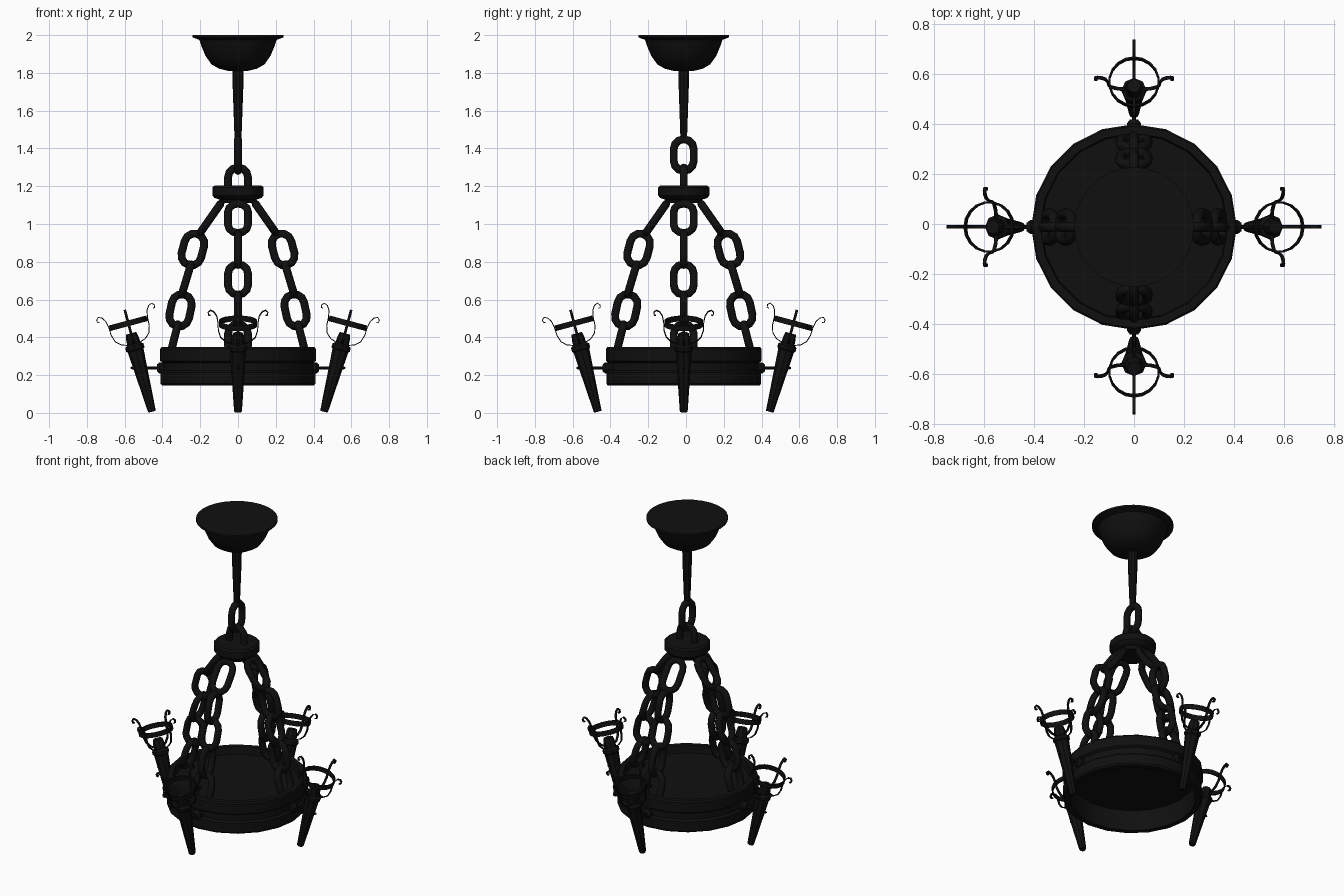
import bpy, bmesh
from math import sin, cos, pi, radians
from mathutils import Matrix, Vector

if "Cube" in bpy.data.objects:
    bpy.data.objects.remove(bpy.data.objects["Cube"])

iron = bpy.data.materials.new("black_iron")
iron.diffuse_color = (0.005, 0.005, 0.005, 1)
iron.use_nodes = True
iron.node_tree.nodes["Principled BSDF"].inputs["Base Color"].default_value = iron.diffuse_color
CENTRE = Matrix.Translation((0, -0.012, 0))


def finish(name, bm, matrix, angle=35):
    bmesh.ops.remove_doubles(bm, verts=bm.verts, dist=1e-5)
    bmesh.ops.recalc_face_normals(bm, faces=bm.faces)
    me = bpy.data.meshes.new(name)
    bm.to_mesh(me)
    bm.free()
    me.materials.append(iron)
    ob = bpy.data.objects.new(name, me)
    bpy.context.collection.objects.link(ob)
    ob.matrix_world = matrix
    bpy.ops.object.select_all(action='DESELECT')
    ob.select_set(True)
    bpy.context.view_layer.objects.active = ob
    if angle:
        bpy.ops.object.shade_smooth_by_angle(angle=radians(angle))
    return ob


def skin(bm, rings, closed):
    """Join rings of vertices with quads; cap the ends when open."""
    n = len(rings[0])
    pairs = list(zip(rings, rings[1:] + rings[:1])) if closed else list(zip(rings, rings[1:]))
    for a, b in pairs:
        for i in range(n):
            j = (i + 1) % n
            bm.faces.new((a[i], a[j], b[j], b[i]))
    if not closed:
        bm.faces.new(rings[0])
        bm.faces.new(rings[-1])


def lathe(name, profile, sides, matrix=CENTRE, closed=False, angle=35):
    bm = bmesh.new()
    rings = [[bm.verts.new((r * cos(2 * pi * i / sides), r * sin(2 * pi * i / sides), z))
              for i in range(sides)] for r, z in profile]
    skin(bm, rings, closed)
    return finish(name, bm, matrix, angle)


def sweep(name, path, section, matrix, closed):
    """Sweep a section (in-plane, across) along a path in the local xz plane."""
    bm = bmesh.new()
    pts = [Vector((x, 0, z)) for x, z in path]
    n, rings = len(pts), []
    for i, p in enumerate(pts):
        a = pts[i - 1] if closed or i else p
        b = pts[(i + 1) % n] if closed or i < n - 1 else p
        t = (b - a).normalized()
        normal = Vector((t.z, 0, -t.x))
        rings.append([bm.verts.new(p + normal * u + Vector((0, v, 0))) for u, v in section])
    skin(bm, rings, closed)
    return finish(name, bm, matrix, 60)


def chain_link(name, top, bottom, in_plane, matrix):
    """Oval link between two (radius, z) points; face lies in or across the radial plane."""
    tube, half_w = 0.021, 0.053
    a, b = Vector((top[0], 0, top[1])), Vector((bottom[0], 0, bottom[1]))
    straight = (a - b).length / 2 - tube - half_w
    path = []
    for side in (1, -1):
        for i in range(7):
            ang = pi * i / 6 + (0 if side == 1 else pi)
            path.append((half_w * cos(ang), side * straight + half_w * sin(ang)))
    section = [(tube * cos(pi * i / 4), tube * sin(pi * i / 4)) for i in range(8)]
    rot = Vector((0, 0, 1)).rotation_difference(a - b).to_matrix().to_4x4()
    twist = Matrix.Rotation(0 if in_plane else pi / 2, 4, 'Z')
    sweep(name, path, section, matrix @ Matrix.Translation((a + b) / 2) @ rot @ twist, True)


# Ceiling canopy and tapered stem
lathe("ceiling_canopy", [(0.24, 2.0), (0.24, 1.988), (0.205, 1.975), (0.193, 1.94), (0.172, 1.89),
                         (0.14, 1.845), (0.1, 1.822), (0.05, 1.81)], 28)
lathe("stem", [(0.03, 1.83), (0.028, 1.72), (0.018, 1.44)], 10)

# Top links and the hub that carries the chains
chain_link("upper_link", (0, 1.47), (0, 1.26), False, CENTRE)
chain_link("hub_link", (0, 1.32), (0, 1.11), True, CENTRE)
lathe("chain_hub", [(0.125, 1.203), (0.136, 1.193), (0.136, 1.152), (0.125, 1.138),
                    (0.1, 1.13), (0.09, 1.11)], 16)

# Drum: grooved outer wall, raised lip, recessed plate, hollow underside
lathe("drum", [(0.0, 0.30), (0.37, 0.30), (0.375, 0.348), (0.405, 0.348), (0.412, 0.338),
               (0.412, 0.275), (0.398, 0.265), (0.398, 0.225), (0.41, 0.215), (0.41, 0.155),
               (0.402, 0.145), (0.37, 0.145), (0.365, 0.275), (0.0, 0.275)], 20, angle=25)

links = [((0.08, 1.125), (0.213, 0.935)), ((0.212, 0.968), (0.266, 0.762)),
         ((0.243, 0.808), (0.304, 0.605)), ((0.282, 0.648), (0.327, 0.438)),
         ((0.313, 0.49), (0.365, 0.285))]
torch = [(0.019, 0), (0.021, 0.005), (0.043, 0.335), (0.05, 0.342), (0.05, 0.362),
         (0.036, 0.372), (0.034, 0.405), (0.028, 0.43)]
prong = [(0.025, 0.37), (0.065, 0.383), (0.092, 0.408), (0.104, 0.445), (0.106, 0.49),
         (0.113, 0.525), (0.128, 0.548), (0.146, 0.556), (0.158, 0.545), (0.156, 0.53),
         (0.146, 0.528)]
strip = [(-0.0025, -0.007), (0.0025, -0.007), (0.0025, 0.007), (-0.0025, 0.007)]

for k in range(4):
    arm = CENTRE @ Matrix.Rotation(k * pi / 2, 4, 'Z')
    # Slanted chain
    for i, (top, bottom) in enumerate(links):
        chain_link(f"chain_{k}_link_{i}", top, bottom, i % 2 == 1, arm)
    # Wall boss and thin peg that carry the torch
    outward = arm @ Matrix.Translation((0, 0, 0.238)) @ Matrix.Rotation(pi / 2, 4, 'Y')
    lathe(f"torch_boss_{k}", [(0.03, 0.39), (0.03, 0.415), (0.018, 0.43)], 10, outward)
    lathe(f"torch_peg_{k}", [(0.008, 0.40), (0.008, 0.56), (0.004, 0.568)], 8, outward)
    # Leaning torch with its ring and curled prongs
    lean = arm @ Matrix.Translation((0.455, 0, 0.006)) @ Matrix.Rotation(radians(15), 4, 'Y')
    lathe(f"torch_{k}", torch, 8, lean, angle=0)
    lathe(f"torch_ring_{k}", [(0.096, 0.47), (0.103, 0.47), (0.103, 0.5), (0.096, 0.5)],
          18, lean, closed=True)
    for j in range(4):
        sweep(f"torch_{k}_prong_{j}", prong, strip,
              lean @ Matrix.Rotation(j * pi / 2, 4, 'Z'), False)
